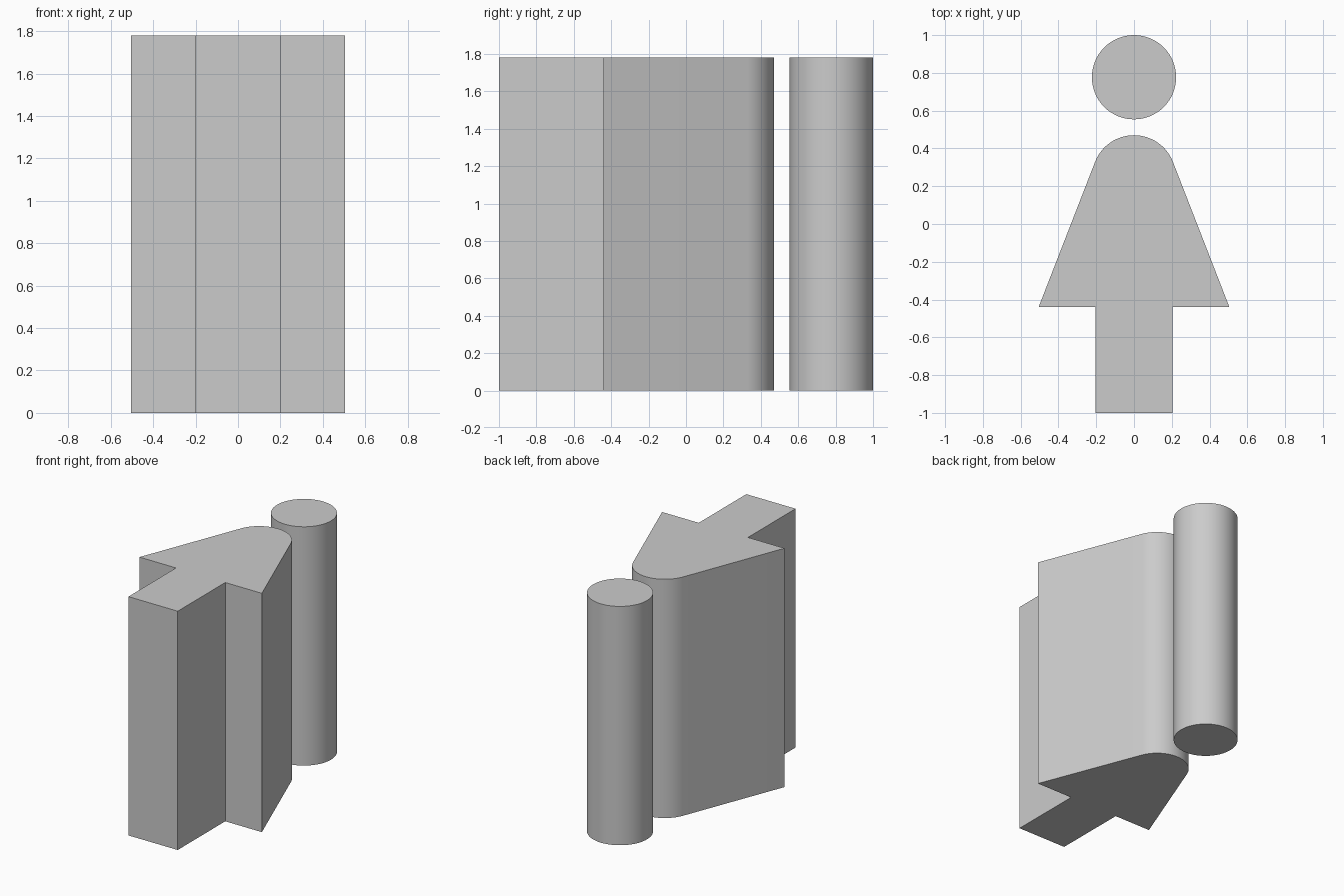
import bpy, bmesh
from math import radians, sin, cos

cube = bpy.data.objects.get("Cube")
if cube:
    bpy.data.objects.remove(cube, do_unlink=True)

HEIGHT = 1.78

grey = bpy.data.materials.new("plain grey")
grey.use_nodes = True
GREY = (0.6, 0.6, 0.6, 1)
grey.diffuse_color = GREY
grey.node_tree.nodes["Principled BSDF"].inputs["Base Color"].default_value = GREY


def arc(cy, radius, start, end, steps):
    """Points on an arc centred on x = 0, angles in degrees."""
    angles = [radians(start + (end - start) * i / steps) for i in range(steps + 1)]
    return [(radius * cos(a), cy + radius * sin(a)) for a in angles]


def prism(name, outline):
    """Extrude a counter-clockwise outline upwards from the ground."""
    bm = bmesh.new()
    face = bm.faces.new([bm.verts.new((x, y, 0)) for x, y in outline])
    top = bmesh.ops.extrude_face_region(bm, geom=[face], use_keep_orig=True)["geom"]
    bmesh.ops.translate(bm, vec=(0, 0, HEIGHT),
                        verts=[v for v in top if isinstance(v, bmesh.types.BMVert)])
    bmesh.ops.recalc_face_normals(bm, faces=bm.faces)
    mesh = bpy.data.meshes.new(name)
    bm.to_mesh(mesh)
    bm.free()
    mesh.materials.append(grey)
    obj = bpy.data.objects.new(name, mesh)
    bpy.context.collection.objects.link(obj)
    bpy.ops.object.select_all(action="DESELECT")
    obj.select_set(True)
    bpy.context.view_layer.objects.active = obj
    bpy.ops.object.shade_smooth_by_angle(angle=radians(20))
    return obj


# Round head
prism("head", arc(0.777, 0.223, 0, 360, 64)[:-1])

# Legs, flared skirt and rounded shoulders in one outline
right_side = [(0.203, -1), (0.203, -0.44), (0.505, -0.44)]
left_side = [(-x, y) for x, y in reversed(right_side)]
shoulders = arc(0.249, 0.221, 21.5, 158.5, 32)
prism("body", right_side + shoulders + left_side)
